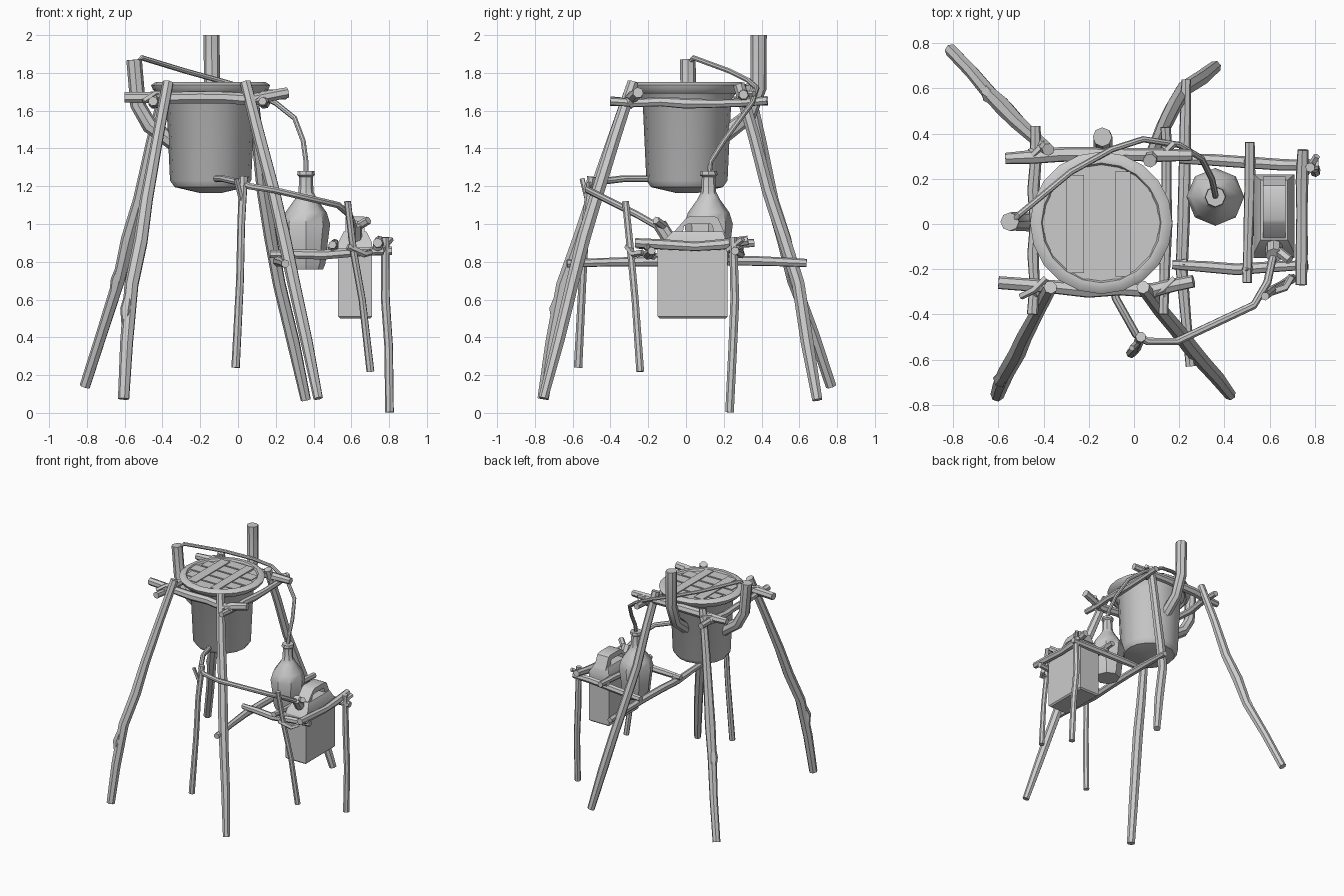
import bpy, bmesh, math, random
from mathutils import Vector

random.seed(4)
cube = bpy.data.objects.get("Cube")
if cube:
    bpy.data.objects.remove(cube, do_unlink=True)

GREY = (0.6, 0.6, 0.6, 1)
mat = bpy.data.materials.new("plain grey")
mat.use_nodes = True
mat.diffuse_color = GREY
mat.node_tree.nodes["Principled BSDF"].inputs["Base Color"].default_value = GREY


def finish(name, bm, angle=40):
    bmesh.ops.recalc_face_normals(bm, faces=bm.faces)
    mesh = bpy.data.meshes.new(name)
    bm.to_mesh(mesh)
    bm.free()
    mesh.materials.append(mat)
    obj = bpy.data.objects.new(name, mesh)
    bpy.context.collection.objects.link(obj)
    bpy.ops.object.select_all(action="DESELECT")
    obj.select_set(True)
    bpy.context.view_layer.objects.active = obj
    bpy.ops.object.shade_smooth_by_angle(angle=math.radians(angle))
    return obj


def skin(bm, rings, closed=False):
    """Join rings of vertices with quads and cap the ends."""
    n = len(rings[0])
    pairs = list(zip(rings, rings[1:]))
    if closed:
        pairs.append((rings[-1], rings[0]))
    for a, b in pairs:
        for i in range(n):
            j = (i + 1) % n
            bm.faces.new((a[i], a[j], b[j], b[i]))
    if not closed:
        bm.faces.new(rings[0])
        bm.faces.new(rings[-1])


def tube(name, path, radius, sides=8, steps=1, wobble=0.0, ends=1.0):
    """Sweep a circle along a path; wobble makes it look like rough wood."""
    path = [Vector(p) for p in path]
    pts = [path[0]]
    for a, b in zip(path, path[1:]):
        for s in range(1, steps + 1):
            off = Vector([random.uniform(-wobble, wobble) for _ in "xyz"])
            pts.append(a.lerp(b, s / steps) + off)
    bm = bmesh.new()
    rings, side = [], None
    for i, p in enumerate(pts):
        d = (pts[min(i + 1, len(pts) - 1)] - pts[max(i - 1, 0)]).normalized()
        ref = side or d.orthogonal()
        side = (ref - d * ref.dot(d)).normalized()
        up = d.cross(side)
        t = i / (len(pts) - 1)
        r = radius * (ends + (1 - ends) * math.sin(math.pi * t))
        r += random.uniform(-wobble, wobble) * 0.5
        ring = []
        for k in range(sides):
            a = math.tau * k / sides
            ring.append(bm.verts.new(p + (side * math.cos(a) + up * math.sin(a)) * r))
        rings.append(ring)
    skin(bm, rings)
    return finish(name, bm)


def lathe(name, profile, centre, sides, closed=False):
    bm = bmesh.new()
    rings = []
    for r, z in profile:
        rings.append([bm.verts.new((centre[0] + r * math.cos(math.tau * k / sides),
                                    centre[1] + r * math.sin(math.tau * k / sides), z))
                      for k in range(sides)])
    skin(bm, rings, closed)
    return finish(name, bm)


def box(name, lo, hi):
    bm = bmesh.new()
    bmesh.ops.create_cube(bm, size=1)
    for v in bm.verts:
        v.co = [(a + b) / 2 + c * (b - a) for a, b, c in zip(lo, hi, v.co)]
    return finish(name, bm)


def knot(name, place, size=0.036):
    """Lumpy rope lashing at a joint."""
    bm = bmesh.new()
    bmesh.ops.create_icosphere(bm, subdivisions=1, radius=size)
    for v in bm.verts:
        v.co = v.co * random.uniform(0.8, 1.15) + Vector(place)
    return finish(name, bm)


# Four splayed legs
legs = {
    "front_right_leg": [(-.37, -.28, 1.75), (-.48, -.49, 1.13), (-.56, -.65, .68), (-.61, -.76, .07)],
    "back_right_leg": [(-.38, .33, 1.74), (-.52, .46, 1.13), (-.63, .57, .7), (-.81, .77, .14)],
    "front_left_leg": [(.04, -.28, 1.75), (.19, -.47, 1.18), (.3, -.6, .68), (.43, -.75, .08)],
    "back_left_leg": [(.07, .28, 1.74), (.13, .43, 1.18), (.22, .59, .68), (.36, .7, .07)],
}
for name, path in legs.items():
    tube(name, path, 0.038, 7, 2, 0.006, 0.75)

# Small bark stumps on two legs
tube("leg_stump_front", [(-.56, -.64, .72), (-.59, -.69, .55), (-.6, -.69, .42)], 0.035, 6, 1, 0, 0.4)
tube("leg_stump_back", [(-.58, .52, .9), (-.64, .57, .7), (-.68, .64, .5)], 0.036, 6, 1, 0, 0.4)

# Upper square frame of logs
tube("top_front_log", [(-.6, -.26, 1.67), (-.2, -.29, 1.67), (.08, -.29, 1.66), (.26, -.25, 1.7)], 0.032, 7, 2, 0.005, 0.85)
tube("top_back_log", [(-.57, .29, 1.67), (-.2, .31, 1.68), (.26, .3, 1.68)], 0.032, 7, 3, 0.005, 0.85)
for name, x in (("top_right_log", -.44), ("top_left_log", .14)):
    tube(name, [(x - .01, -.4, 1.65), (x, 0, 1.64), (x, .43, 1.65)], 0.026, 7, 3, 0.006, 0.9)
for x in (-.44, .13):
    for y in (-.29, .31):
        knot("top_lashing", (x, y, 1.65))
        tube("lashing_twig", [(x - .06, y - .03, 1.65), (x, y, 1.69), (x + .05, y + .05, 1.69)], 0.016, 5)

# Pot with a flared rim and a boarded lid
POT = (-.145, .005)
lathe("pot", [(.06, 1.165), (.19, 1.195), (.215, 1.23), (.235, 1.66), (.28, 1.72)], POT, 16)
lathe("pot_rim", [(.25, 1.72), (.28, 1.69), (.305, 1.71), (.315, 1.735), (.29, 1.752), (.265, 1.75)], POT, 20, True)
lathe("lid", [(.275, 1.715), (.275, 1.735)], POT, 20)
for i in range(5):
    y = -.2 + i * .1
    half = math.sqrt(.265 ** 2 - (abs(y) + .04) ** 2)
    box("lid_board", (POT[0] - half, y - .043, 1.73), (POT[0] + half, y + .043, 1.741))
for x, w in ((-.26, .038), (-.05, .034)):
    half = math.sqrt(.265 ** 2 - (abs(x - POT[0]) + w) ** 2)
    box("lid_batten", (x - w, -half, 1.735), (x + w, half, 1.748))

# Bent branches holding the pot from the side and the back
tube("side_branch", [(-.55, .01, 1.87), (-.53, .01, 1.63), (-.47, .01, 1.52), (-.34, .01, 1.43)], 0.042, 8, 1, 0.003)
tube("back_branch", [(-.14, .385, 2), (-.14, .385, 1.72), (-.14, .33, 1.57), (-.14, .19, 1.46)], 0.042, 8, 1, 0.003)

# Thin pipe from the branch to the flask
tube("flask_pipe", [(-.55, 0, 1.83), (-.51, .04, 1.88), (-.28, .23, 1.81), (-.1, .33, 1.76), (.04, .375, 1.72),
                    (.2, .35, 1.64), (.3, .29, 1.56), (.345, .2, 1.44), (.36, .13, 1.33), (.36, .12, 1.22)], 0.014)
# Drain pipe from the pot to the can
tube("drain_pipe", [(-.12, -.18, 1.24), (-.08, -.33, 1.24), (.01, -.49, 1.22), (.06, -.52, 1.2),
                    (.19, -.52, 1.18), (.53, -.36, 1.1), (.59, -.26, 1.05), (.62, -.12, .97)], 0.018)

# Flask
lathe("flask", [(.09, .76), (.103, .79), (.115, .9), (.128, 1), (.11, 1.06), (.06, 1.13), (.04, 1.17),
                (.036, 1.25), (.047, 1.26), (.044, 1.28), (.03, 1.28)], (.36, .12), 8)

# Jerry can: lofted rectangles
bm = bmesh.new()
rings = []
for z, w, y0, y1 in ((.5, .08, -.14, .21), (.51, .09, -.15, .22), (.87, .09, -.15, .22),
                     (.9, .09, -.13, .22), (.96, .06, -.07, .195)):
    rings.append([bm.verts.new((.62 + s * w, y, z)) for s, y in ((-1, y0), (1, y0), (1, y1), (-1, y1))])
skin(bm, rings)
finish("can_body", bm, 30)

# Can handle: an arch extruded across the can
bm = bmesh.new()
outer = [(-.08, .94), (0, 1.03), (.02, 1.04), (.15, 1.04), (.17, 1.03), (.21, .94)]
inner = [(-.02, .94), (-.01, .99), (.01, 1), (.13, 1), (.14, .99), (.15, .94)]
rows = [[bm.verts.new((.57, y, z)) for y, z in row] for row in (outer, inner)]
faces = [bm.faces.new((rows[0][i], rows[0][i + 1], rows[1][i + 1], rows[1][i])) for i in range(5)]
grown = bmesh.ops.extrude_face_region(bm, geom=faces)["geom"]
bmesh.ops.translate(bm, vec=(.1, 0, 0), verts=[v for v in grown if isinstance(v, bmesh.types.BMVert)])
finish("can_handle", bm, 30)
tube("can_spout", [(.62, -.09, .92), (.62, -.14, 1)], 0.037, 8)
tube("can_cap", [(.64, -.12, .99), (.69, -.16, 1.02)], 0.022, 6)

# Low rack: long log, two side logs, two cross logs
tube("rack_long_log", [(.25, -.63, .79), (.21, -.2, .8), (.22, .2, .81), (.23, .64, .79)], 0.027, 7, 2, 0.004, 0.8)
tube("rack_front_log", [(.17, -.18, .84), (.45, -.2, .84), (.77, -.18, .86)], 0.025, 7, 2, 0.004, 0.9)
tube("rack_back_log", [(.2, .29, .84), (.5, .27, .85), (.82, .26, .86)], 0.026, 7, 2, 0.004, 0.9)
tube("rack_inner_log", [(.5, -.26, .89), (.51, .05, .88), (.51, .36, .9)], 0.023, 7, 2, 0.004)
tube("rack_outer_log", [(.74, -.27, .9), (.74, .05, .88), (.75, .33, .91)], 0.027, 7, 2, 0.004)

# Thin posts
tube("pipe_post", [(.03, -.5, 1.25), (.02, -.53, 1), (.01, -.55, .7), (-.01, -.57, .24)], 0.022, 7, 1, 0.003)
tube("pipe_post_twig", [(.02, -.52, 1.12), (-.01, -.55, 1.24)], 0.014, 5)
tube("front_post", [(.58, -.32, 1.12), (.61, -.29, .85), (.66, -.27, .6), (.7, -.24, .22)], 0.02, 7, 1, 0.003)
tube("back_post", [(.78, .25, .93), (.78, .26, .6), (.8, .25, .35), (.8, .23, 0)], 0.023, 7, 1, 0.003)
tube("back_post_twig", [(.76, .22, .86), (.81, .3, .92)], 0.016, 5)
tube("front_post_twig", [(.58, -.31, .88), (.67, -.28, .84), (.7, -.23, .85)], 0.018, 5)
for place in ((.74, -.2, .88), (.78, .26, .88), (.5, -.2, .88), (.51, .28, .88), (.22, -.18, .83)):
    knot("rack_lashing", place, 0.03)
